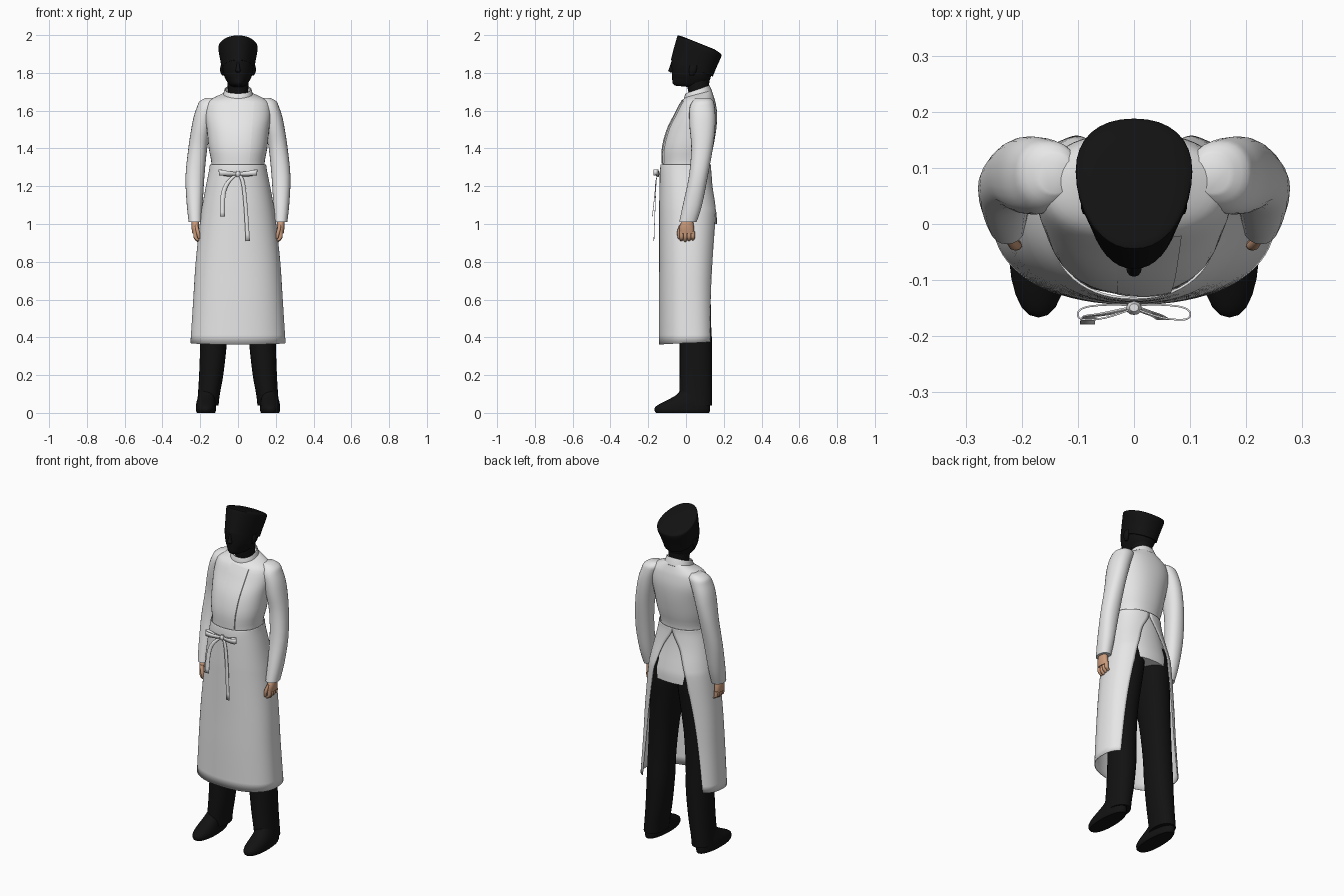
import bpy, bmesh, math
from mathutils import Vector


def material(name, r, g, b):
    m = bpy.data.materials.new(name)
    m.diffuse_color = (r, g, b, 1)
    return m


WHITE = material("white_cloth", 0.8, 0.8, 0.8)
BLACK = material("black", 0.006, 0.006, 0.006)
SKIN = material("skin", 0.6, 0.33, 0.2)


def finish(name, bm, mat, thick=0.0, angle=45):
    bmesh.ops.remove_doubles(bm, verts=bm.verts, dist=1e-5)
    bmesh.ops.recalc_face_normals(bm, faces=bm.faces)
    me = bpy.data.meshes.new(name)
    bm.to_mesh(me)
    bm.free()
    me.materials.append(mat)
    ob = bpy.data.objects.new(name, me)
    bpy.context.collection.objects.link(ob)
    bpy.ops.object.select_all(action='DESELECT')
    ob.select_set(True)
    bpy.context.view_layer.objects.active = ob
    bpy.ops.object.shade_smooth_by_angle(angle=math.radians(angle))
    if thick:
        mod = ob.modifiers.new("thickness", 'SOLIDIFY')
        mod.thickness = thick
        mod.offset = 0
    return ob


def smooth_rows(rows, steps=3):
    """Catmull-Rom interpolation of rows of numbers."""
    out = []
    for i in range(len(rows) - 1):
        a, b = rows[max(i - 1, 0)], rows[i]
        c, d = rows[i + 1], rows[min(i + 2, len(rows) - 1)]
        for k in range(steps):
            t = k / steps
            out.append([0.5 * (2 * q + (r - p) * t + (2 * p - 5 * q + 4 * r - s) * t * t
                               + (3 * q - p - 3 * r + s) * t ** 3)
                        for p, q, r, s in zip(a, b, c, d)])
    return out + [list(rows[-1])]


def spow(v, p):
    return math.copysign(abs(v) ** p, v)


def skin_rings(bm, rings, closed=True, caps=True):
    vs = [[bm.verts.new(p) for p in r] for r in rings]
    n = len(vs[0])
    for a, b in zip(vs, vs[1:]):
        for i in range(n if closed else n - 1):
            j = (i + 1) % n
            bm.faces.new((a[i], a[j], b[j], b[i]))
    if caps:
        bm.faces.new(vs[0])
        bm.faces.new(vs[-1])


def loft(name, rows, mat, s=1, n=2.2, egg=0.0, seg=28, steps=3, caps=True, thick=0, bm=None):
    """Rows: z, centre x, half width, front y, back y[, tilt]."""
    own = bm is None
    bm = bm or bmesh.new()
    rows = [tuple(r) + (0,) * (6 - len(r)) for r in rows]
    rings = []
    for z, cx, rx, yf, yb, tilt in smooth_rows(rows, steps):
        ring = []
        for k in range(seg):
            a = math.tau * k / seg
            u, v = spow(math.sin(a), 2 / n), -spow(math.cos(a), 2 / n)
            dy = v * (yb - yf) / 2
            ring.append((s * cx + rx * u * (1 + egg * v), (yf + yb) / 2 + dy, z + tilt * dy))
        rings.append(ring)
    skin_rings(bm, rings, True, caps)
    return finish(name, bm, mat, thick) if own else None


# jacket body with tail
TORSO = [(1.0, 0, .185, -.125, .163), (1.05, 0, .18, -.125, .162), (1.1, 0, .173, -.125, .153),
         (1.2, 0, .157, -.125, .133), (1.31, 0, .14, -.125, .123), (1.4, 0, .155, -.125, .143),
         (1.5, 0, .165, -.10, .16), (1.58, 0, .175, -.06, .165), (1.64, 0, .165, -.03, .157),
         (1.668, 0, .13, -.01, .148, .05), (1.69, 0, .075, .0, .135, .25)]
loft("jacket_body", TORSO, WHITE, seg=40)
loft("collar", [(1.675, 0, .078, -.008, .138, .25), (1.695, 0, .073, -.005, .13, .3),
                (1.712, 0, .069, .0, .122, .35)], WHITE, caps=False, thick=.006)


def chest_y(x, z):
    rows = smooth_rows([tuple(r[:5]) for r in TORSO], 3)
    for a, b in zip(rows, rows[1:]):
        if a[0] <= z <= b[0]:
            t = (z - a[0]) / (b[0] - a[0])
            rx, yf, yb = (a[i] + (b[i] - a[i]) * t for i in (2, 3, 4))
            return (yf + yb) / 2 - (yb - yf) / 2 * max(0, 1 - abs(x / rx) ** 2.2) ** (1 / 2.2)
    return 0


# overlapping front flap, raised most at its free edge
bm = bmesh.new()
flap = []
for i in range(13):
    t = i / 12
    row = []
    for k in range(10):
        f = k / 9
        x = -.03 + f * (.09 + .025 * t)
        z = 1.32 + t * (.34 - .012 * f)
        row.append((x, chest_y(x, z) - .001 - .006 * f, z))
    row.append((x, chest_y(x, z) + .004, z))
    flap.append(row)
skin_rings(bm, flap, False, False)
finish("front_flap", bm, WHITE)

# apron skirt, open at the back: z, half width, front, back, gap half width, back roundness
APRON = [(1.315, .147, -.132, .13, .0, 2.2), (1.28, .152, -.136, .132, .008, 2.2),
         (1.2, .168, -.138, .143, .055, 2.3), (1.1, .187, -.14, .165, .09, 2.4),
         (1.03, .197, -.14, .17, .11, 2.5), (.8, .222, -.14, .16, .15, 2.7),
         (.6, .235, -.142, .155, .175, 2.9), (.37, .25, -.142, .16, .2, 3)]
bm = bmesh.new()
rings = []
for z, rx, yf, yb, gap, nb in smooth_rows(APRON, 4):
    end = math.pi - math.asin(max(0, min(1, gap / rx)) ** (nb / 2))
    ring = []
    for k in range(57):
        a = end * (k / 28 - 1)
        c = math.cos(a)
        n = 2.2 if c > 0 else nb
        yc = (yf + yb) / 2
        ring.append((rx * spow(math.sin(a), 2 / n), yc - spow(c, 2 / n) * (yb - yf) / 2,
                     z + (.008 * -c if z < .4 else 0)))
    rings.append(ring)
skin_rings(bm, rings, False, False)
finish("apron_skirt", bm, WHITE, .004)


# bow and tie ends: x, y, z, width, swept as flat strips
def ribbon(name, pts, upright):
    bm = bmesh.new()
    rings = []
    for x, y, z, w in smooth_rows(pts, 4):
        d = Vector((0, 0, w / 2)) if upright else Vector((w / 2, 0, 0))
        p = Vector((x, y, z))
        rings.append((p - d, p + d))
    skin_rings(bm, rings, False, False)
    finish(name, bm, WHITE, .003)


for s, nm in ((-1, "left"), (1, "right")):
    ribbon("bow_loop_" + nm, [(0, -.15, 1.265, .016), (s * .05, -.167, 1.268, .024),
                              (s * .092, -.17, 1.272, .03), (s * .1, -.158, 1.274, .03),
                              (s * .085, -.148, 1.272, .03), (s * .045, -.144, 1.262, .022),
                              (0, -.145, 1.262, .016)], True)
ribbon("tie_short", [(-.005, -.15, 1.265, .02), (-.05, -.16, 1.225, .024), (-.078, -.165, 1.16, .025),
                     (-.083, -.178, 1.04, .027)], False)
ribbon("tie_long", [(.005, -.15, 1.265, .018), (.026, -.158, 1.22, .02), (.04, -.163, 1.1, .02),
                    (.052, -.17, .91, .022)], False)
loft("bow_knot", [(1.25, 0, .008, -.156, -.142), (1.265, 0, .014, -.162, -.138),
                  (1.28, 0, .008, -.156, -.142)], WHITE, seg=12)

for s, side in ((-1, "left"), (1, "right")):
    # sleeve and cuff
    loft("sleeve_" + side, [(1.668, .14, .03, .055, .125), (1.65, .15, .053, .035, .145),
                            (1.62, .162, .055, .02, .152), (1.57, .18, .054, .017, .156),
                            (1.5, .196, .052, .02, .154), (1.4, .213, .05, .028, .142),
                            (1.25, .228, .05, .015, .115), (1.1, .229, .042, -.017, .085),
                            (1.01, .226, .035, -.036, .056)], WHITE, s, seg=24)
    # palm, fingers and thumb
    bm = bmesh.new()
    loft("", [(1.02, .226, .02, -.02, .036), (.985, .226, .021, -.034, .042),
              (.95, .225, .017, -.034, .044)], SKIN, s, seg=14, bm=bm)
    for i in range(4):
        y = -.024 + i * .02
        low = .905 + .004 * abs(i - 1)
        loft("", [(.96, .226, .011, y - .011, y + .011), (.93, .225, .011, y - .01, y + .011),
                  (low + .006, .215, .009, y - .009, y + .009), (low, .21, .004, y - .004, y + .004)],
             SKIN, s, seg=10, bm=bm)
    loft("", [(.995, .222, .008, -.035, -.012), (.96, .213, .01, -.047, -.027),
              (.93, .207, .008, -.045, -.029), (.92, .206, .004, -.04, -.033)], SKIN, s, seg=10, bm=bm)
    finish("hand_" + side, bm, SKIN)
    # trouser leg
    loft("trouser_leg_" + side, [(1.12, .085, .082, -.1, .135), (1.0, .09, .09, -.1, .152),
                                 (.9, .096, .086, -.085, .145), (.7, .115, .076, -.055, .132),
                                 (.5, .126, .071, -.038, .132), (.36, .13, .07, -.034, .138),
                                 (.2, .142, .064, -.034, .138), (.1, .154, .058, -.036, .138),
                                 (.04, .16, .057, -.036, .138)], BLACK, s, seg=24)
    # shoe
    loft("shoe_" + side, [(0, .17, .048, -.158, .122), (.012, .17, .053, -.166, .127),
                          (.03, .17, .053, -.163, .127), (.05, .17, .051, -.135, .124),
                          (.075, .168, .047, -.085, .12), (.1, .165, .043, -.045, .115),
                          (.13, .16, .038, -.02, .1)], BLACK, s, seg=24, egg=-.06)
    # ear
    loft("ear_" + side, [(1.785, .078, .006, .02, .04), (1.81, .085, .01, .015, .055),
                         (1.84, .085, .008, .02, .06)], BLACK, s, seg=10)

# head and neck
loft("neck", [(1.62, 0, .055, .03, .12), (1.7, 0, .054, .012, .12), (1.77, 0, .056, .0, .125)], BLACK)
loft("head", [(1.728, 0, .025, -.058, .03, -.1), (1.738, 0, .045, -.071, .085, -.1),
              (1.765, 0, .063, -.073, .122, -.08), (1.79, 0, .075, -.074, .134),
              (1.83, 0, .083, -.077, .143), (1.88, 0, .083, -.076, .148)], BLACK, egg=.12)
loft("nose", [(1.802, 0, .008, -.083, -.06), (1.812, 0, .014, -.094, -.06),
              (1.822, 0, .011, -.09, -.06), (1.858, 0, .006, -.078, -.06)], BLACK, seg=12)

# tilted cap with flat crown
loft("cap", [(1.825, 0, .084, -.08, .142, -.4), (1.87, 0, .091, -.068, .159, -.41),
             (1.92, 0, .1, -.053, .18, -.43), (1.94, 0, .102, -.047, .187, -.43),
             (1.95, 0, .098, -.04, .184, -.43), (1.957, 0, .07, -.01, .15, -.4)],
     BLACK, egg=.16, seg=36)
